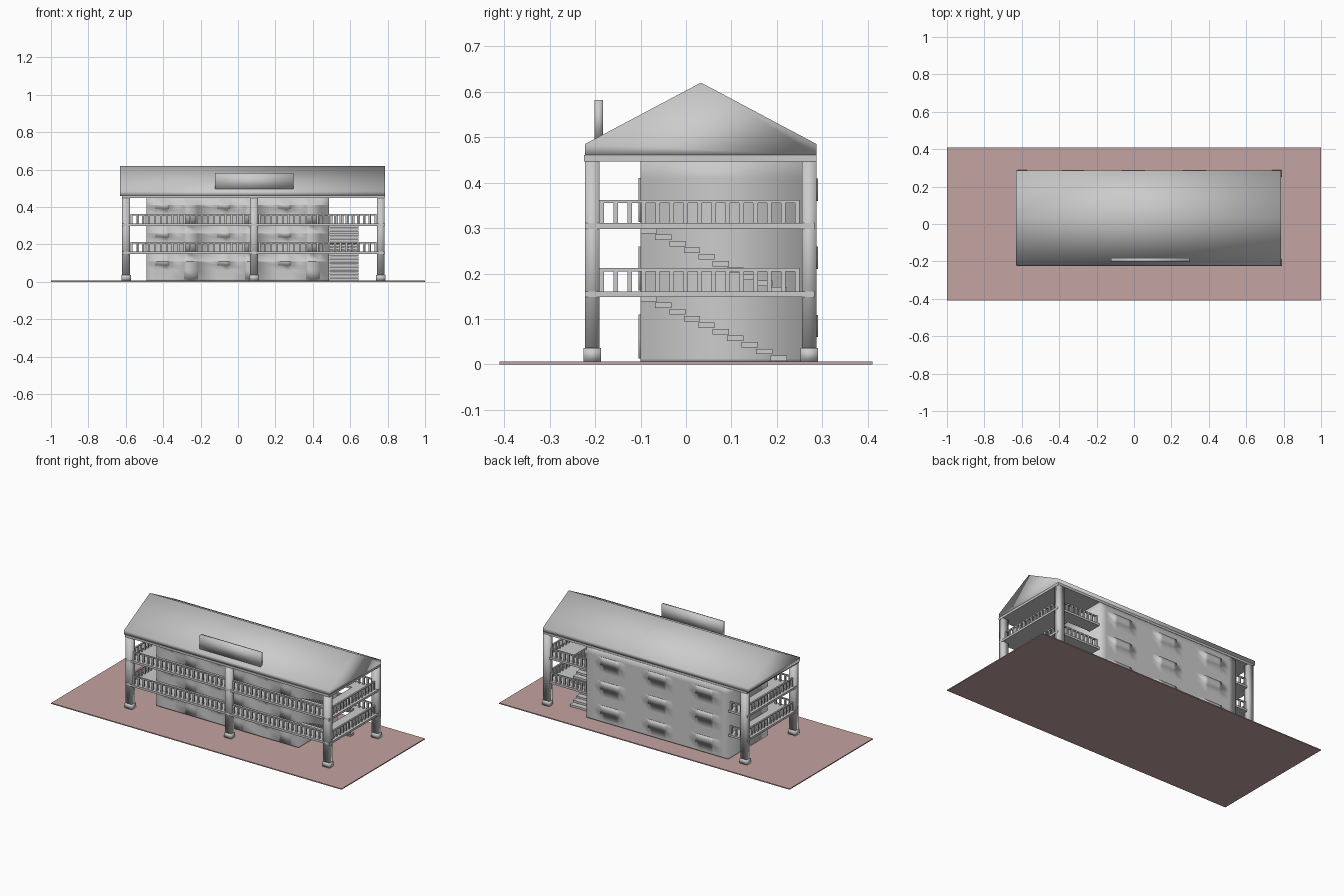
import bpy, bmesh
from mathutils import Vector

if "Cube" in bpy.data.objects:
    bpy.data.objects.remove(bpy.data.objects["Cube"])


def material(name, rgb):
    m = bpy.data.materials.new(name)
    m.use_nodes = True
    m.diffuse_color = (*rgb, 1)
    m.node_tree.nodes["Principled BSDF"].inputs["Base Color"].default_value = (*rgb, 1)
    return m


GREY = material("concrete grey", (0.6, 0.6, 0.6))
PINK = material("dusty pink ground", (0.55, 0.37, 0.36))


def box(bm, x0, x1, y0, y1, z0, z1):
    verts = bmesh.ops.create_cube(bm, size=1)["verts"]
    lo, hi = Vector((x0, y0, z0)), Vector((x1, y1, z1))
    for v in verts:
        v.co = (lo + hi) / 2 + v.co * (hi - lo)


def finish(bm, name, mat=GREY, smooth=False):
    bmesh.ops.recalc_face_normals(bm, faces=bm.faces)
    for f in bm.faces:
        f.smooth = smooth
    me = bpy.data.meshes.new(name)
    bm.to_mesh(me)
    bm.free()
    me.materials.append(mat)
    ob = bpy.data.objects.new(name, me)
    bpy.context.collection.objects.link(ob)
    return ob


def boxes(name, items, mat=GREY, smooth=False):
    bm = bmesh.new()
    for item in items:
        box(bm, *item)
    return finish(bm, name, mat, smooth)


LEFT, RIGHT, FRONT, BACK = -0.62, 0.785, -0.222, 0.287
BASE, STOREY = 0.006, 0.15
WALL_L, WALL_R, WALL_F = -0.49, 0.487, -0.1
STAIR_R = 0.645

# Ground plate
boxes("ground", [(-1, 1, -0.41, 0.41, 0, BASE)], PINK)

# Building core, cut along the opening lines so the openings can be pushed out
front_windows = [(-0.444, -0.37), (-0.112, -0.043), (0.214, 0.283)]
doors = [(-0.289, -0.214), (0.037, 0.11), (0.364, 0.438)]
back_windows = [(-0.385, -0.267), (-0.064, 0.06), (0.26, 0.385)]


def openings():
    for level in range(3):
        z = level * STOREY
        for spans, side, z0, z1 in ((front_windows, -1, 0.088, 0.11),
                                    (doors, -1, 0.013, 0.11),
                                    (back_windows, 1, 0.06, 0.109)):
            for x0, x1 in spans:
                yield x0, x1, side, z + z0, z + z1


bm = bmesh.new()
box(bm, WALL_L, WALL_R, WALL_F, BACK - 0.002, BASE, 0.455)


def cut(co, no):
    bmesh.ops.bisect_plane(bm, geom=bm.verts[:] + bm.edges[:] + bm.faces[:],
                           plane_co=co, plane_no=no)


for x in sorted({x for o in openings() for x in o[:2]}):
    cut((x, 0, 0), (1, 0, 0))
for z in sorted({round(z, 3) for o in openings() for z in o[3:]}):
    cut((0, 0, z), (0, 0, 1))
for x0, x1, side, z0, z1 in list(openings()):
    picked = []
    for f in bm.faces:
        c = f.calc_center_median()
        if f.normal.y * side > 0.9 and x0 < c.x < x1 and z0 < c.z < z1:
            picked.append(f)
    new = bmesh.ops.extrude_face_region(bm, geom=picked)["geom"]
    bmesh.ops.translate(bm, vec=(0, side * 0.005, 0),
                        verts=[g for g in new if isinstance(g, bmesh.types.BMVert)])
    bmesh.ops.delete(bm, geom=picked, context="FACES")
    bm.normal_update()
finish(bm, "building_core", smooth=True)

# Floor slabs with a stair opening
for level in (1, 2):
    z0 = level * STOREY - 0.002
    z1 = z0 + 0.013
    edge = BACK - 0.004
    boxes(f"floor_slab_{level}", [
        (LEFT, WALL_R, FRONT, edge, z0, z1),
        (WALL_R, STAIR_R, FRONT, WALL_F, z0, z1),
        (WALL_R, STAIR_R, 0.2, edge, z0, z1),
        (STAIR_R, RIGHT, FRONT, edge, z0, z1)])
boxes("ceiling_slab", [(LEFT, RIGHT, FRONT - 0.002, BACK, 0.447, 0.461)])

# Columns with wider feet
corners = [(x, y) for x in (-0.598, 0.763) for y in (-0.206, 0.271)]
for i, (x, y) in enumerate(corners + [(0.086, -0.206)]):
    boxes(f"column_{i}", [(x - 0.021, x + 0.021, y - 0.016, y + 0.016, 0.03, 0.45)],
          smooth=True)
    boxes(f"column_foot_{i}", [(x - 0.025, x + 0.025, y - 0.019, y + 0.019, BASE, 0.036)],
          smooth=True)


# Balcony railings
def railing(name, start, end, z):
    a, b = Vector(start), Vector(end)
    n = max(2, round((b - a).length / 0.031))
    w = 0.005
    items = [(min(a.x, b.x) - w, max(a.x, b.x) + w,
              min(a.y, b.y) - w, max(a.y, b.y) + w, z + 0.045, z + 0.052)]
    for i in range(n + 1):
        p = a.lerp(b, i / n)
        items.append((p.x - w, p.x + w, p.y - w, p.y + w, z, z + 0.046))
    boxes(name, items)


for level in (1, 2):
    z = level * STOREY + 0.01
    runs = {
        "front_left_run": ((-0.57, -0.205), (0.06, -0.205)),
        "front_right_run": ((0.115, -0.205), (0.735, -0.205)),
        "west_run": ((-0.6, -0.185), (-0.6, 0.245)),
        "east_run": ((0.765, -0.185), (0.765, 0.245)),
        "back_west_run": ((-0.57, 0.27), (-0.5, 0.27)),
        "back_east_run": ((0.5, 0.27), (0.735, 0.27)),
    }
    for run, (a, b) in runs.items():
        railing(f"railing_{level}_{run}", a, b, z)

# Open-tread stairs, one flight per storey
STEPS = 10
for level in (0, 1):
    treads = []
    for i in range(STEPS):
        y = 0.222 - i * 0.0318
        z = level * STOREY + 0.008 + i * 0.0145
        treads.append((WALL_R + 0.003, STAIR_R, y - 0.036, y, z, z + 0.012))
    boxes(f"stair_flight_{level}", treads)

# Gabled roof, extruded from its end profile
bm = bmesh.new()
profile = [(FRONT, 0.46), (BACK, 0.46), (BACK, 0.485), (0.033, 0.62), (FRONT, 0.485)]
face = bm.faces.new([bm.verts.new((LEFT - 0.01, y, z)) for y, z in profile])
new = bmesh.ops.extrude_face_region(bm, geom=[face])["geom"]
bmesh.ops.translate(bm, vec=(RIGHT - LEFT + 0.01, 0, 0),
                    verts=[g for g in new if isinstance(g, bmesh.types.BMVert)])
finish(bm, "roof", smooth=True)

# Blank sign board on the front slope
boxes("sign_board", [(-0.123, 0.297, -0.201, -0.183, 0.494, 0.582)], smooth=True)
